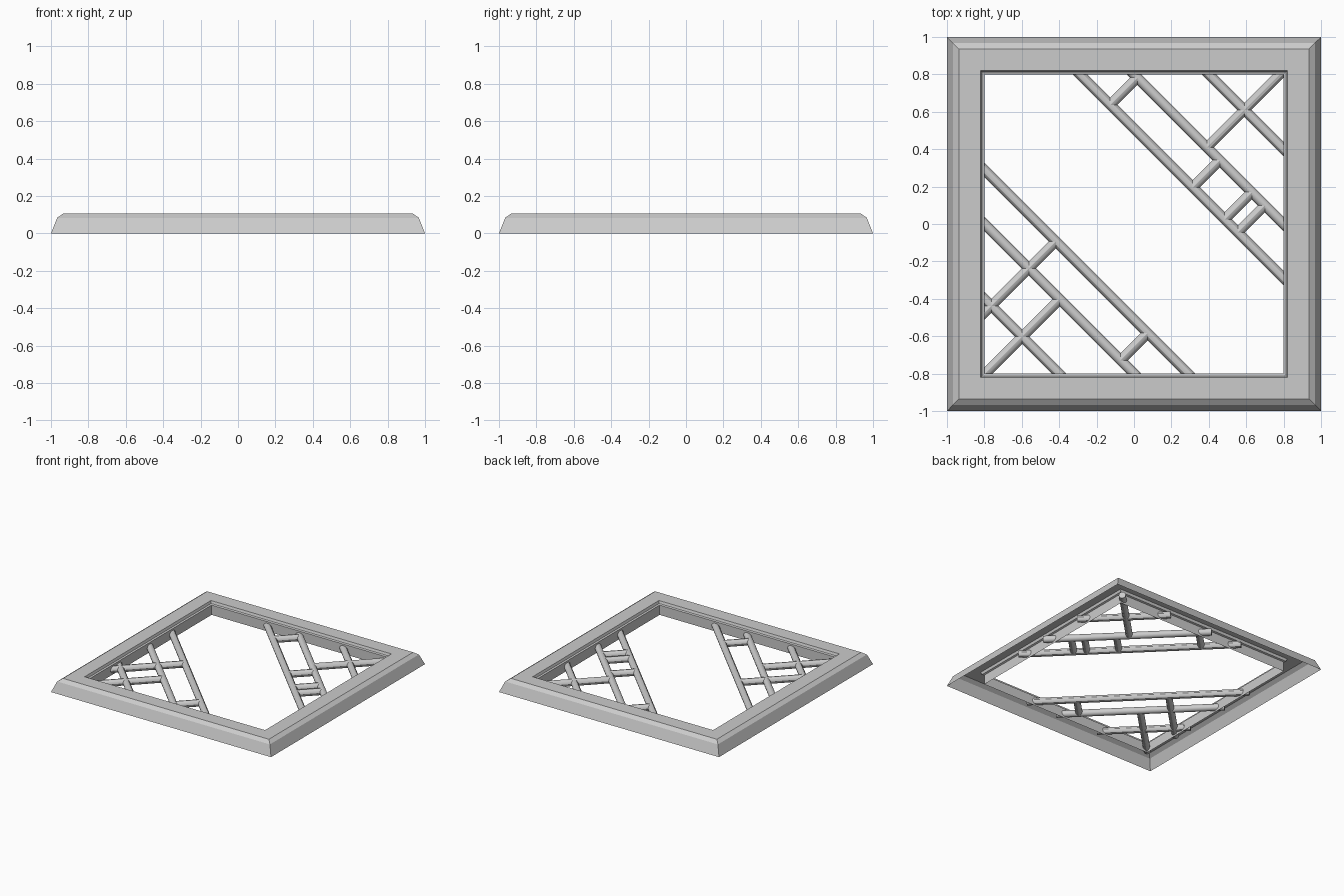
import bpy, bmesh
from mathutils import Vector

if "Cube" in bpy.data.objects:
    bpy.data.objects.remove(bpy.data.objects["Cube"])

# Square frame: open-bottomed moulding profile (half width, height) swept round four corners
PROFILE = [(1.0, 0.0), (0.967, 0.083), (0.936, 0.105), (0.82, 0.105),
           (0.813, 0.085), (0.80, 0.08), (0.80, 0.0)]
CORNERS = [(-1, -1), (1, -1), (1, 1), (-1, 1)]
bm = bmesh.new()
rings = [[bm.verts.new((sx * r, sy * r, z)) for sx, sy in CORNERS] for r, z in PROFILE]
for a, b in zip(rings, rings[1:]):
    for i in range(4):
        j = (i + 1) % 4
        bm.faces.new((a[i], a[j], b[j], b[i]))
mesh = bpy.data.meshes.new("frame")
bm.to_mesh(mesh)
bm.free()
bpy.context.collection.objects.link(bpy.data.objects.new("frame", mesh))

Z, RADIUS, REACH = 0.04, 0.027, 0.85


def bar(name, p, q):
    """Round lattice bar between two plan points."""
    a, b = Vector((*p, Z)), Vector((*q, Z))
    d = b - a
    bpy.ops.mesh.primitive_cylinder_add(vertices=12, radius=RADIUS, depth=d.length,
                                        location=(a + b) / 2,
                                        rotation=d.to_track_quat('Z', 'X').to_euler())
    bpy.context.object.name = name
    bpy.ops.object.shade_smooth_by_angle()


def plan(c, d):
    """Point where x + y = c and y - x = d."""
    return ((c - d) / 2, (c + d) / 2)


# Long diagonal bars, mirrored in the two opposite corners
LONG = [0.51, 0.80, 1.20]
for s in (1, -1):
    for c in LONG:
        bar("long_bar", (s * (c - REACH), s * REACH), (s * REACH, s * (c - REACH)))

# Cross bars: offset d, from sum c0 to sum c1
CROSS = [(0.764, 0.51, 0.80), (0.02, 0.80, 1.67), (-0.118, 0.51, 0.80),
         (-0.46, 0.51, 0.80), (-0.60, 0.51, 0.80),
         (0.325, -0.51, -1.37), (-0.005, -0.80, -1.67), (-0.657, -0.51, -0.80)]
for d, c0, c1 in CROSS:
    bar("cross_bar", plan(c0, d), plan(c1, d))
